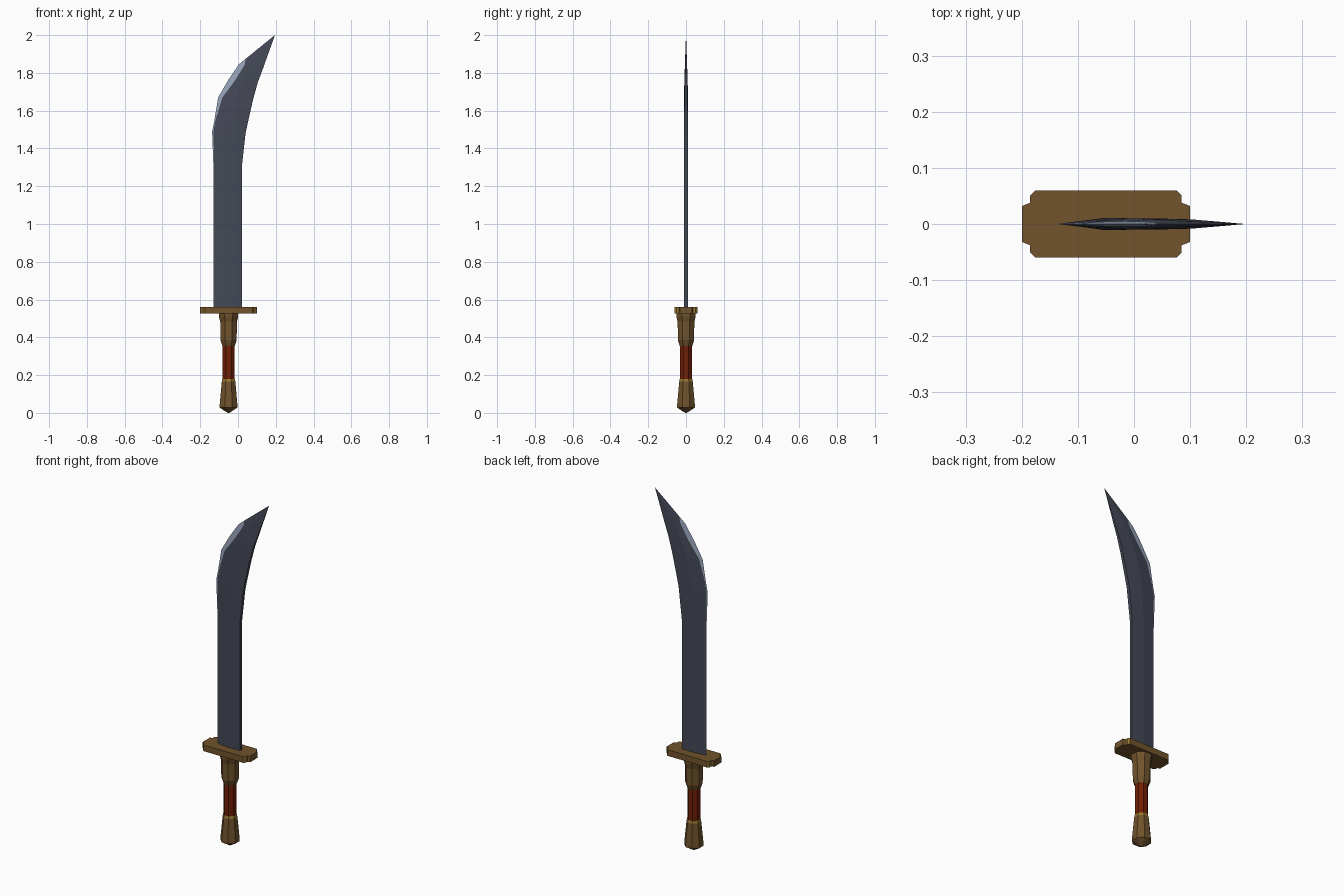
import bpy, math

if "Cube" in bpy.data.objects:
    bpy.data.objects.remove(bpy.data.objects["Cube"])

def mat(name, rgb):
    m = bpy.data.materials.new(name)
    m.diffuse_color = (*[(c / 255) ** 2.2 for c in rgb], 1)
    m.use_nodes = True
    m.node_tree.nodes["Principled BSDF"].inputs["Base Color"].default_value = m.diffuse_color
    return m

STEEL = mat("dark steel", (70, 74, 87))
EDGE = mat("worn silver edge", (150, 163, 185))
BRONZE = mat("bronze", (112, 84, 48))
GOLD = mat("worn gold", (150, 120, 52))
LEATHER = mat("red leather", (112, 36, 14))
CX = -0.05  # hilt axis

def make(name, verts, faces, mats, rule=lambda i: 0):
    me = bpy.data.meshes.new(name)
    me.from_pydata(verts, [], faces)
    for m in mats:
        me.materials.append(m)
    for i, p in enumerate(me.polygons):
        p.material_index = rule(i)
    ob = bpy.data.objects.new(name, me)
    bpy.context.collection.objects.link(ob)
    return ob

def loft(name, rings, mats, rule=lambda i: 0):
    """Skin closed rings of equal size and cap both ends."""
    n = len(rings[0])
    verts = [v for r in rings for v in r]
    faces = [(k * n + j, k * n + (j + 1) % n, (k + 1) * n + (j + 1) % n, (k + 1) * n + j)
             for k in range(len(rings) - 1) for j in range(n)]
    faces += [tuple(reversed(range(n))), tuple(range(len(verts) - n, len(verts)))]
    return make(name, verts, faces, mats, rule)

def turned(name, profile, mats, rule=lambda i: 0, sides=8):
    """Faceted turned part from (radius, z) pairs, flats facing front and side."""
    rings = []
    for r, z in profile:
        c = r / math.cos(math.pi / sides)
        rings.append([(CX + c * math.cos((j + .5) * 2 * math.pi / sides),
                       c * math.sin((j + .5) * 2 * math.pi / sides), z) for j in range(sides)])
    return loft(name, rings, mats, rule)

# Blade: sharp left edge, blunt right spine; (edge x, edge z, spine x, spine z, strip width, half thickness)
stations = [(-.13, .55, .02, .55, .004, .0105), (-.13, 1.3, .02, 1.3, .004, .0105),
            (-.137, 1.49, .04, 1.48, .007, .0105), (-.125, 1.55, .055, 1.55, .006, .0105),
            (-.105, 1.67, .08, 1.66, .022, .010), (-.05, 1.765, .105, 1.75, .035, .009),
            (.005, 1.845, .135, 1.83, .03, .006), (.035, 1.87, .147, 1.865, .005, .005),
            (.194, 1.999, .195, 1.998, .0002, .0003)]
rings = []
for xe, ze, xs, zs, w, t in stations:
    def pt(f, y):
        return (xe + (xs - xe) * f, y, ze + (zs - ze) * f)
    f = w / (xs - xe)
    rings.append([pt(0, 0), pt(f, -t * f / .5), pt(.5, -t), pt(1, -t * .9),
                  pt(1, t * .9), pt(.5, t), pt(f, t * f / .5)])
loft("blade", rings, [STEEL, EDGE], lambda i: int(i < 49 and i % 7 in (0, 6)))

# Guard: notched plate with narrow end tabs and a worn rim
quarter = [(.15, .032), (.135, .038), (.135, .051), (.126, .06)]
outline = (quarter + [(-x, y) for x, y in reversed(quarter)]
           + [(-x, -y) for x, y in quarter] + [(x, -y) for x, y in reversed(quarter)])
loft("guard", [[(CX + x, y, z) for x, y in outline] for z in (.525, .56)],
     [BRONZE, GOLD], lambda i: int(i < 16 and i % 8 in (1, 2, 4, 5)))

# Hilt: flared collar, leather grip, tapered pommel
turned("collar", [(.033, .355), (.043, .385), (.044, .48), (.051, .51), (.051, .527)], [BRONZE])
turned("grip", [(.0315, .17), (.0315, .36)], [LEATHER])
turned("pommel", [(.004, 0), (.047, .028), (.047, .042), (.036, .165), (.033, .18)],
       [BRONZE, GOLD], lambda i: int(24 <= i < 32))
